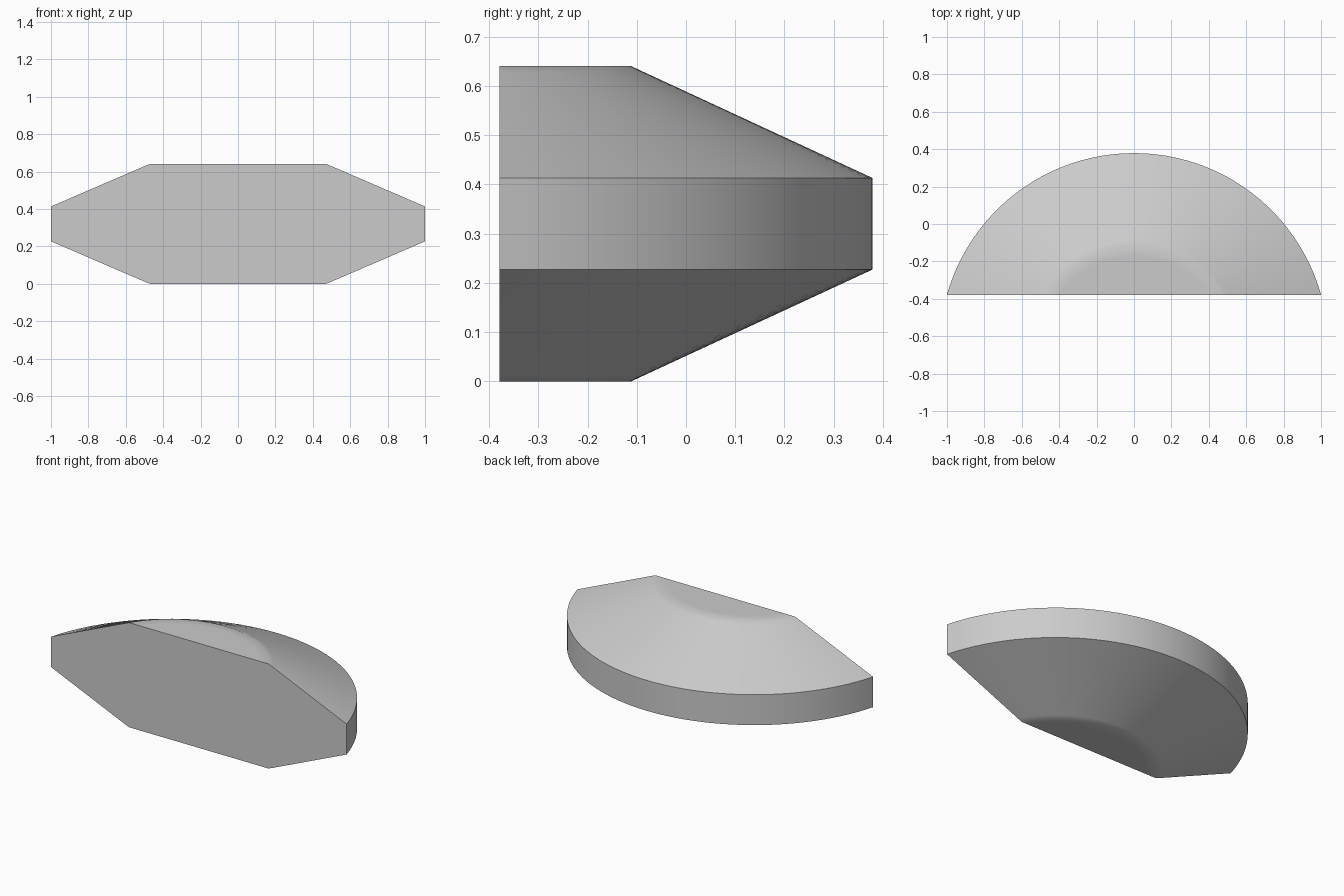
import bpy, bmesh, math

cube = bpy.data.objects.get("Cube")
if cube:
    bpy.data.objects.remove(cube, do_unlink=True)

FRONT_Y = -0.379      # flat cut face
AXIS_Y = -0.66        # shared centre of all arcs
RIM_R, CAP_R = 1.039, 0.549
HEIGHT, RIM_LOW, RIM_HIGH = 0.64, 0.227, 0.413
SEGMENTS = 48


def slope_z(radius):
    """Height of the upper cone at a radius."""
    t = (radius - CAP_R) / (RIM_R - CAP_R)
    return HEIGHT + (RIM_HIGH - HEIGHT) * t


def arc(bm, radius, z):
    """Arc from the right end of the cut face round the back to the left end."""
    half = math.acos((FRONT_Y - AXIS_Y) / radius)
    verts = []
    for i in range(SEGMENTS + 1):
        a = half * (1 - 2 * i / SEGMENTS)
        verts.append(bm.verts.new((radius * math.sin(a),
                                   AXIS_Y + radius * math.cos(a), z)))
    return verts


# Profile from cap to rim, mirrored below; extra rings keep the cap edge tight
upper = [(0.49, HEIGHT), (CAP_R, HEIGHT), (0.575, slope_z(0.575)), (RIM_R, RIM_HIGH)]
lower = [(r, HEIGHT - z) for r, z in reversed(upper)]

bm = bmesh.new()
rings = [arc(bm, r, z) for r, z in upper + lower]

# Sloped, flat and rim bands
for a, b in zip(rings, rings[1:]):
    for i in range(SEGMENTS):
        bm.faces.new((a[i], a[i + 1], b[i + 1], b[i]))

# Caps and flat front
bm.faces.new(rings[0])
bm.faces.new(rings[-1])
bm.faces.new([r[0] for r in rings] + [r[-1] for r in reversed(rings)])
bmesh.ops.recalc_face_normals(bm, faces=bm.faces)

mesh = bpy.data.meshes.new("half_disc_body")
bm.to_mesh(mesh)
bm.free()
body = bpy.data.objects.new("half_disc_body", mesh)
bpy.context.collection.objects.link(body)

# Plain grey surface
grey = bpy.data.materials.new("light_grey")
grey.use_nodes = True
colour = (0.6, 0.6, 0.6, 1)
grey.diffuse_color = colour
grey.node_tree.nodes["Principled BSDF"].inputs["Base Color"].default_value = colour
mesh.materials.append(grey)

# Soft cap edge, crisp rim and front
bpy.ops.object.select_all(action='DESELECT')
body.select_set(True)
bpy.context.view_layer.objects.active = body
bpy.ops.object.shade_smooth_by_angle(angle=math.radians(30))
